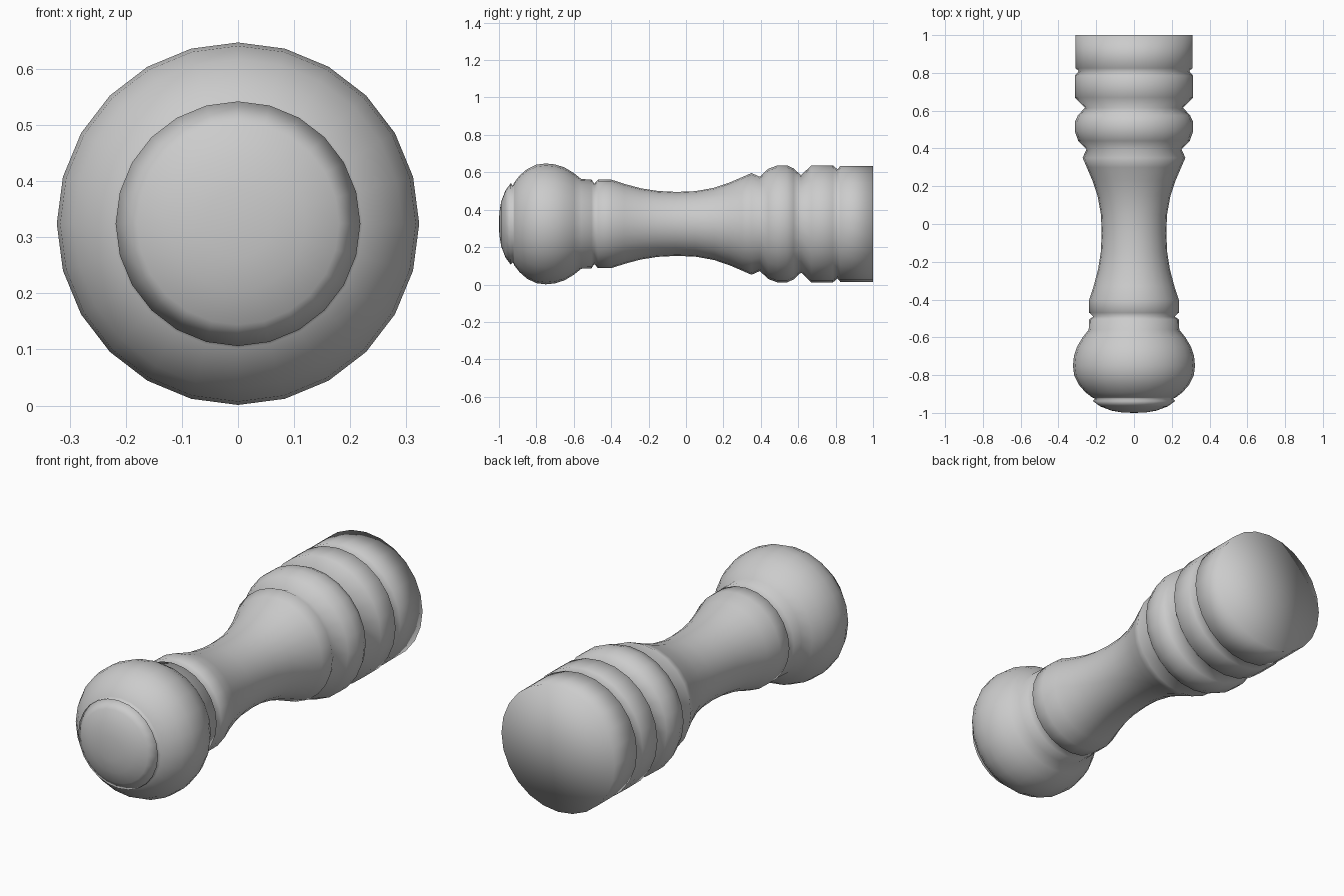
import bpy, bmesh
from math import pi
from mathutils import Vector, Matrix

SIDES = 24
CZ = 0.324  # height of the turning axis

# lathe profile: (position along y, radius)
profile = [
    # domed tip
    (-1.0, 0.0), (-0.998, 0.06), (-0.988, 0.12), (-0.965, 0.18), (-0.937, 0.218),
    (-0.925, 0.205), (-0.918, 0.222),
    # ball
    (-0.89, 0.258), (-0.85, 0.293), (-0.80, 0.317), (-0.75, 0.323), (-0.70, 0.318),
    (-0.65, 0.302), (-0.60, 0.272), (-0.56, 0.24),
    # collar rings
    (-0.505, 0.237), (-0.49, 0.215), (-0.47, 0.237), (-0.40, 0.237),
    # waisted shaft
    (-0.33, 0.214), (-0.24, 0.19), (-0.15, 0.176), (-0.05, 0.171), (0.05, 0.175),
    (0.15, 0.193), (0.23, 0.22), (0.30, 0.25), (0.35, 0.272),
    # beads at the foot
    (0.395, 0.252), (0.44, 0.295), (0.49, 0.313), (0.54, 0.313), (0.575, 0.297),
    (0.615, 0.26), (0.67, 0.313), (0.785, 0.313), (0.81, 0.292), (0.825, 0.31),
    (1.0, 0.31), (1.0, 0.0),
]

# turn the profile around the y axis
bm = bmesh.new()
verts = [bm.verts.new((r, y, CZ)) for y, r in profile]
edges = [bm.edges.new(pair) for pair in zip(verts, verts[1:])]
bmesh.ops.spin(bm, geom=verts + edges, cent=(0, 0, CZ), axis=(0, 1, 0),
               angle=2 * pi, steps=SIDES, use_duplicate=False)
bmesh.ops.remove_doubles(bm, verts=bm.verts, dist=1e-4)
bmesh.ops.recalc_face_normals(bm, faces=bm.faces)
for f in bm.faces:
    f.smooth = True

mesh = bpy.data.meshes.new("turned_post")
bm.to_mesh(mesh)
bm.free()
post = bpy.data.objects.new("turned_post", mesh)
bpy.context.collection.objects.link(post)
